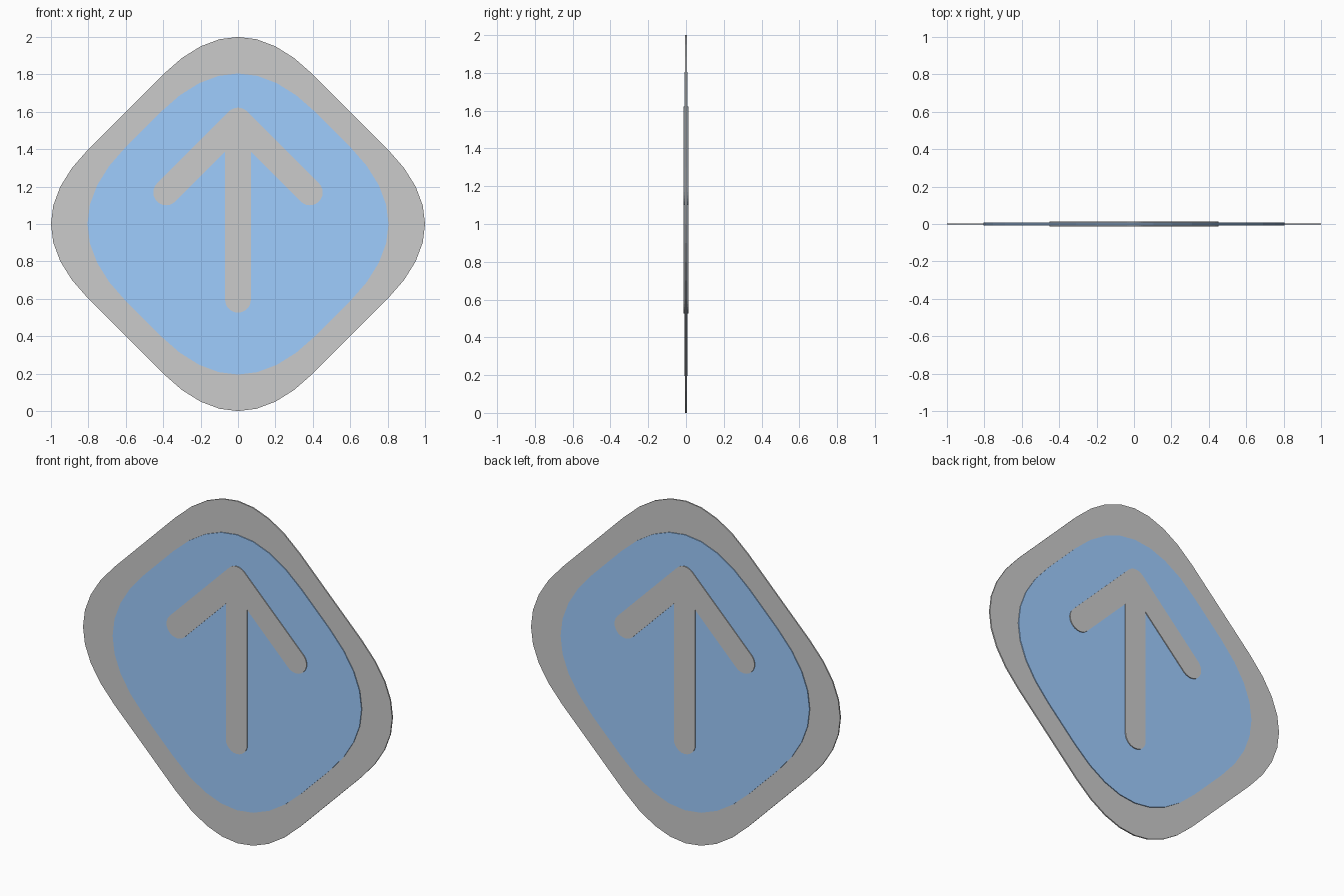
import bpy, bmesh
from math import sin, cos, radians, sqrt
from mathutils import Vector

if "Cube" in bpy.data.objects:
    bpy.data.objects.remove(bpy.data.objects["Cube"])


def slab(name, outline, thickness):
    """Extrude an x/z outline into a flat slab centred on y = 0."""
    bm = bmesh.new()
    verts = [bm.verts.new((x, -thickness / 2, z)) for x, z in outline]
    face = bm.faces.new(verts)
    ext = bmesh.ops.extrude_face_region(bm, geom=[face])
    moved = [v for v in ext["geom"] if isinstance(v, bmesh.types.BMVert)]
    bmesh.ops.translate(bm, verts=moved, vec=(0, thickness, 0))
    bmesh.ops.recalc_face_normals(bm, faces=bm.faces)
    mesh = bpy.data.meshes.new(name)
    bm.to_mesh(mesh)
    bm.free()
    obj = bpy.data.objects.new(name, mesh)
    bpy.context.collection.objects.link(obj)
    return obj


def rounded_diamond(reach, cut, steps=8):
    """Diamond with corners at `reach`, each rounded by a quadratic curve."""
    a = Vector((-cut, reach - cut))
    b = Vector((0, reach))
    c = Vector((cut, reach - cut))
    pts = []
    for quarter in range(4):
        ca, sa = [(1, 0), (0, -1), (-1, 0), (0, 1)][quarter]
        for i in range(steps + 1):
            t = i / steps
            p = a * (1 - t) ** 2 + b * 2 * t * (1 - t) + c * t * t
            pts.append((p.x * ca - p.y * sa, 1 + p.x * sa + p.y * ca))
    return pts


def arc(cx, cz, r, start, end, steps):
    angles = [radians(start + (end - start) * i / steps) for i in range(steps + 1)]
    return [(cx + r * cos(t), cz + r * sin(t)) for t in angles]


def arrow_outline(r=0.069, tip=1.553, arm=0.384, foot=0.595):
    """Right half from tip to foot, then mirrored."""
    half = arc(0, tip, r, 90, 45, 4)
    half += arc(arm, tip - arm, r, 45, -135, 12)
    half.append((r, tip - r * sqrt(2) - r))
    half += arc(0, foot, r, 0, -90, 6)
    return half + [(-x, z) for x, z in reversed(half[1:-1])]


# Grey border plate
slab("border_plate", rounded_diamond(1.2, 0.4), 0.008)

# Blue panel, raised on both sides
panel = slab("blue_panel", rounded_diamond(1.012, 0.414), 0.018)
blue = bpy.data.materials.new("blue")
blue.diffuse_color = (0.345, 0.61, 1.0, 1)
blue.use_nodes = True
blue.node_tree.nodes["Principled BSDF"].inputs["Base Color"].default_value = blue.diffuse_color
panel.data.materials.append(blue)

# Grey arrow, raised above the panel on both sides
slab("arrow", arrow_outline(), 0.028)
